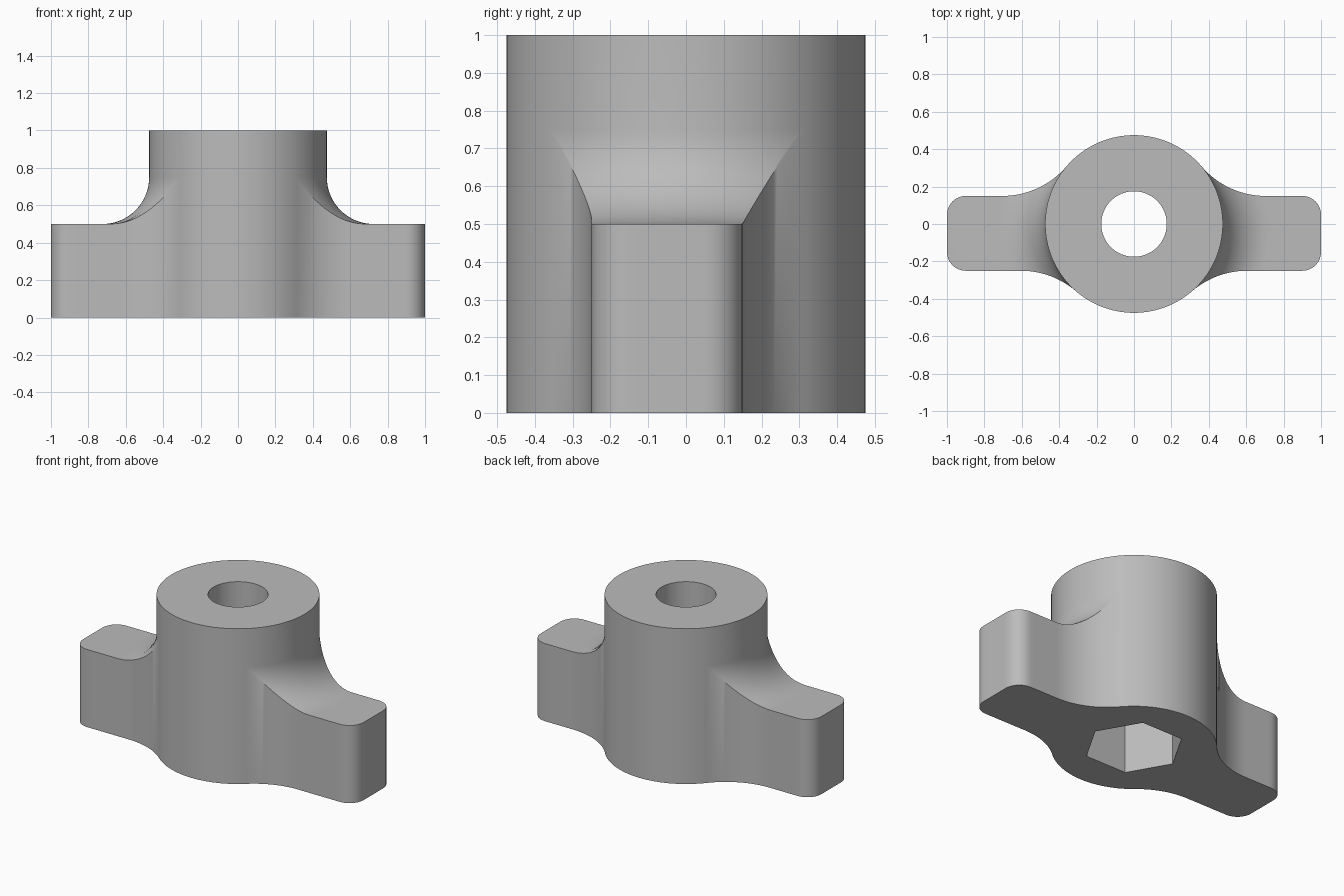
import bpy, bmesh
from math import sin, cos, asin, atan2, hypot, radians, pi

cube = bpy.data.objects.get("Cube")
if cube:
    bpy.data.objects.remove(cube, do_unlink=True)

HUB, HOLE, TOP = 0.475, 0.175, 1.0
WING_Z, WING_FRONT, WING_BACK = 0.5, -0.25, 0.15
PLAN_R, TOP_R, CORNER = 0.45, 0.25, 0.1
HEX_R, HEX_DEPTH = 0.289, 0.5


def arc(cx, cy, r, a0, a1, n):
    steps = [a0 + (a1 - a0) * i / n for i in range(n + 1)]
    return [(cx + r * cos(a), cy + r * sin(a)) for a in steps]


def line(p, q, n):
    return [(p[0] + (q[0] - p[0]) * i / n, p[1] + (q[1] - p[1]) * i / n)
            for i in range(1, n)]


# Plan outline of the +x half: hub, blend, wing with rounded corners, blend, hub
fy, by = WING_FRONT - PLAN_R, WING_BACK + PLAN_R
fx = ((HUB + PLAN_R) ** 2 - fy ** 2) ** 0.5
bx = ((HUB + PLAN_R) ** 2 - by ** 2) ** 0.5
f_ang, b_ang = atan2(fy, fx), atan2(by, bx)
cx = 1 - CORNER
half = arc(0, 0, HUB, -pi / 2, f_ang, 20)
half += arc(fx, fy, PLAN_R, f_ang + pi, pi / 2, 24)[1:]
half += line((fx, WING_FRONT), (cx, WING_FRONT), 8)
half += arc(cx, WING_FRONT + CORNER, CORNER, -pi / 2, 0, 8)
half += line((1, WING_FRONT + CORNER), (1, WING_BACK - CORNER), 8)
half += arc(cx, WING_BACK - CORNER, CORNER, 0, pi / 2, 8)
half += line((cx, WING_BACK), (bx, WING_BACK), 6)
half += arc(bx, by, PLAN_R, 1.5 * pi, b_ang + pi, 24)
half += arc(0, 0, HUB, b_ang, pi / 2, 24)[1:]
outline = half + [(-x, y) for x, y in reversed(half[1:-1])]


def section(r):
    """Radial section (radius, height) for an outline point at radius r."""
    t0 = asin(max(0, min(1, (HUB + TOP_R - r) / TOP_R)))
    pts = [(HOLE, 0), (r, 0), (r, WING_Z + TOP_R * (1 - cos(t0)))]
    n = 16
    for i in range(n + 1):
        t = t0 + (pi / 2 - t0) * i / n
        pts.append((HUB + TOP_R * (1 - sin(t)), WING_Z + TOP_R * (1 - cos(t))))
    return pts + [(HUB, TOP), (HOLE, TOP)]


# Knob body: one radial section per outline point, joined all the way round
bm = bmesh.new()
columns = []
for x, y in outline:
    r = hypot(x, y)
    columns.append([bm.verts.new((x / r * s, y / r * s, z)) for s, z in section(r)])
for i, a in enumerate(columns):
    b = columns[(i + 1) % len(columns)]
    for j in range(len(a)):
        k = (j + 1) % len(a)
        bm.faces.new((a[j], b[j], b[k], a[k]))
bmesh.ops.remove_doubles(bm, verts=bm.verts[:], dist=0.0001)
bmesh.ops.recalc_face_normals(bm, faces=bm.faces[:])
mesh = bpy.data.meshes.new("wing_knob")
bm.to_mesh(mesh)
bm.free()
knob = bpy.data.objects.new("wing_knob", mesh)
bpy.context.collection.objects.link(knob)

# Material
grey = bpy.data.materials.new("plain_grey")
grey.use_nodes = True
colour = (0.5, 0.5, 0.5, 1)
grey.diffuse_color = colour
grey.node_tree.nodes["Principled BSDF"].inputs["Base Color"].default_value = colour
mesh.materials.append(grey)

# Hexagonal nut pocket cut into the underside
bpy.ops.mesh.primitive_cylinder_add(vertices=6, radius=HEX_R, depth=2 * HEX_DEPTH,
                                    rotation=(0, 0, radians(30)))
cutter = bpy.context.object
cutter.name = "nut_pocket_cutter"
cutter.hide_render = True
cutter.data.materials.append(grey)
cut = knob.modifiers.new("nut_pocket", 'BOOLEAN')
cut.operation, cut.solver, cut.object = 'DIFFERENCE', 'EXACT', cutter
bpy.ops.object.select_all(action='DESELECT')
knob.select_set(True)
bpy.context.view_layer.objects.active = knob
bpy.ops.object.modifier_apply(modifier=cut.name)
bpy.data.objects.remove(cutter, do_unlink=True)
bpy.ops.object.shade_smooth_by_angle(angle=radians(30))
